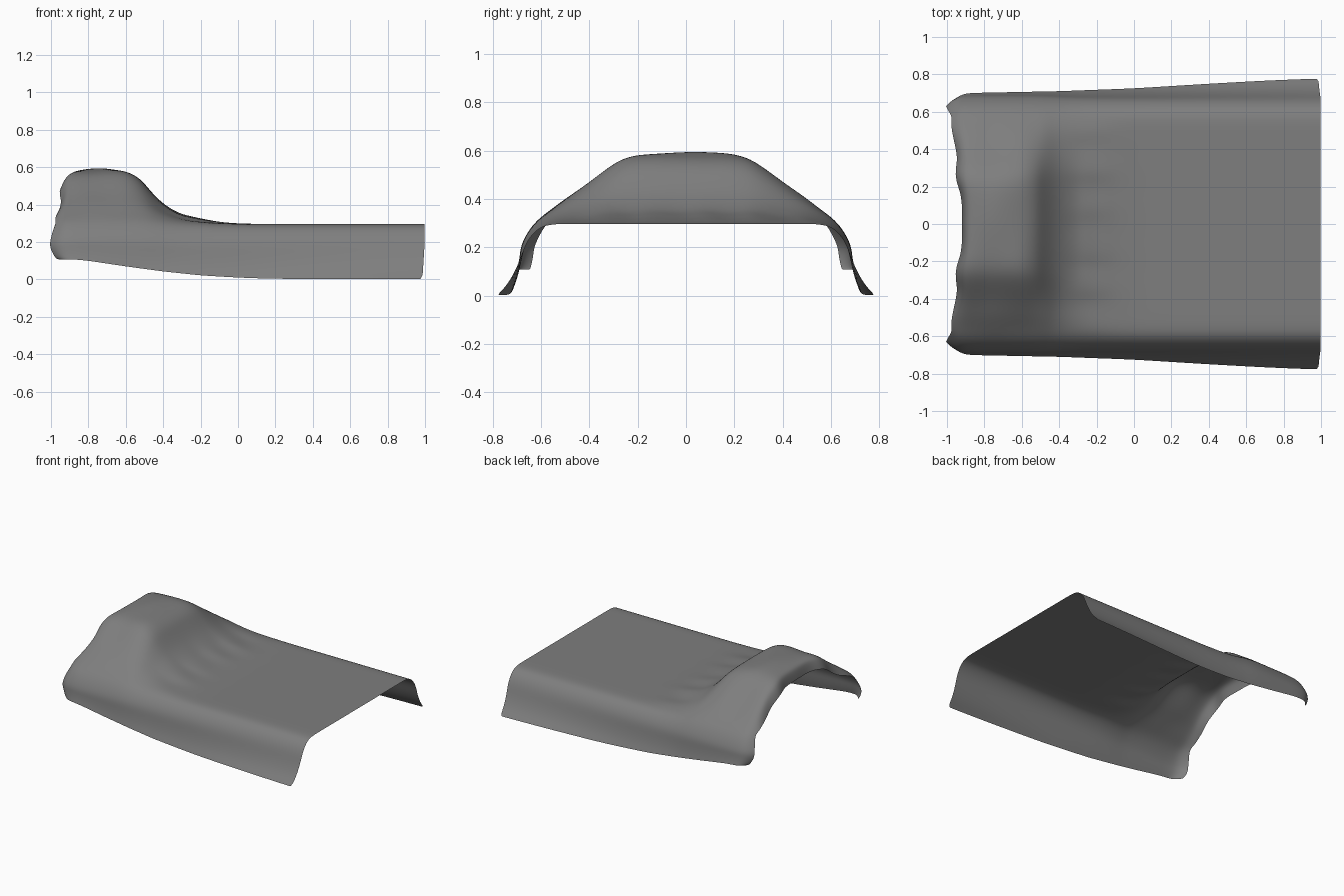
import bpy, math

if "Cube" in bpy.data.objects:
    bpy.data.objects.remove(bpy.data.objects["Cube"])


def lerp_table(t, table):
    if t <= table[0][0]:
        return table[0][1]
    for (a, va), (b, vb) in zip(table, table[1:]):
        if t <= b:
            return va + (vb - va) * (t - a) / (b - a)
    return table[-1][1]


# half cross-section: y, flat sheet height, extra pillow height, head edge x
SECTION = [
    (0.00, .297, .293, -.920), (.08, .297, .292, -.918), (.16, .297, .290, -.925),
    (.22, .297, .284, -.948), (.28, .297, .264, -.957), (.35, .297, .212, -.942),
    (.42, .297, .158, -.957), (.49, .297, .111, -.972), (.555, .296, .062, -.978),
    (.605, .284, .030, -.972), (.645, .245, .017, -.990), (.672, .195, .012, -1.005)]

# pillow rise, hem height and hem half-width along the length
RISE = [(-.92, .93), (-.86, .975), (-.75, 1), (-.65, 1), (-.58, .95), (-.52, .82), (-.47, .61),
        (-.42, .42), (-.36, .27), (-.3, .17), (-.2, .09), (-.1, .035), (0, .005), (.08, 0)]
HEM_Z = [(-1, .112), (-.9, .11), (-.8, .1), (-.6, .07), (-.4, .043), (-.2, .022),
         (0, .01), (.2, .003), (1, .002)]
HEM_Y = [(-.9, .70), (-.4, .71), (0, .725), (.4, .75), (.8, .772), (1, .777)]
ROWS = [-.86, -.8, -.74, -.68, -.62, -.57, -.52, -.48, -.44, -.4, -.35, -.3, -.25,
        -.2, -.15, -.1, -.04, .04, .15, .3, .5, .7, .9, .96, .98, .998]


def wrinkle(x, y):
    fold = .007 * math.sin(30 * y + 4 * x) * math.exp(-((x + .24) / .12) ** 2)
    dent = .008 * math.sin(17 * x + 2) * math.sin(9 * y + 1) * math.exp(-((x + .75) / .22) ** 2)
    return (fold + dent) * max(0, min(1, (.62 - abs(y)) / .15))


def half_row(x):
    pts = []
    for y, z, hump, _ in SECTION:
        # flanks of the pillow slope spread further down the bed
        rise = lerp_table(x - .13 * max(0, y - .25), RISE)
        pts.append((x, y + .012 * rise * (y > .6), z + hump * rise))
    hy, hz = lerp_table(x, HEM_Y), lerp_table(x, HEM_Z)
    _, sy, sz = pts[-1]
    for t, f in ((.35, .22), (.7, .55), (.93, .9), (1, 1)):
        # foot edge draws in slightly at the bottom corners
        pts.append((x - .012 * t * (x > .99), sy + (hy - sy) * f, sz + (hz - sz) * t))
    if x > .99:
        cx, cy, cz = pts[-1]
        pts[-1] = (cx - .006, cy - .008, cz + .015)
    return pts


def head_row(step):
    # ragged head edge, rolled down over the pillow and tucked in at the sides
    pts = []
    edges = [s[3] for s in SECTION] + [-1.005, -.99, -.975, -.965]
    for (x, y, z), edge in zip(half_row(-.88), edges):
        tuck = .055 * max(0, min(1, (y - .5) / .15))
        drop = .085 * max(0, min(1, (z - .3) / .15))
        pts.append((x + (edge - x) * step ** .6, y - tuck * step ** 1.6, z - drop * step ** 1.5))
    return pts


half_rows = [head_row(s) for s in (1, .85, .55, .2)] + [half_row(x) for x in ROWS]
verts = []
for half in half_rows:
    row = [(x, -y, z) for x, y, z in reversed(half[1:])] + half
    verts += [(x, y, z + wrinkle(x, y)) for x, y, z in row]
n = 2 * len(half_rows[0]) - 1
faces = [(i * n + j, (i + 1) * n + j, (i + 1) * n + j + 1, i * n + j + 1)
         for i in range(len(half_rows) - 1) for j in range(n - 1)]

# draped blanket: one open, smooth sheet
mesh = bpy.data.meshes.new("draped_blanket")
mesh.from_pydata(verts, [], faces)
mesh.polygons.foreach_set("use_smooth", [True] * len(faces))
blanket = bpy.data.objects.new("draped_blanket", mesh)
bpy.context.collection.objects.link(blanket)
smooth = blanket.modifiers.new("soft_cloth", 'SUBSURF')
smooth.levels = smooth.render_levels = 2

# dark grey cloth
cloth = bpy.data.materials.new("dark_grey_cloth")
cloth.diffuse_color = (.21, .21, .21, 1)
cloth.use_nodes = True
cloth.node_tree.nodes["Principled BSDF"].inputs["Base Color"].default_value = cloth.diffuse_color
mesh.materials.append(cloth)
